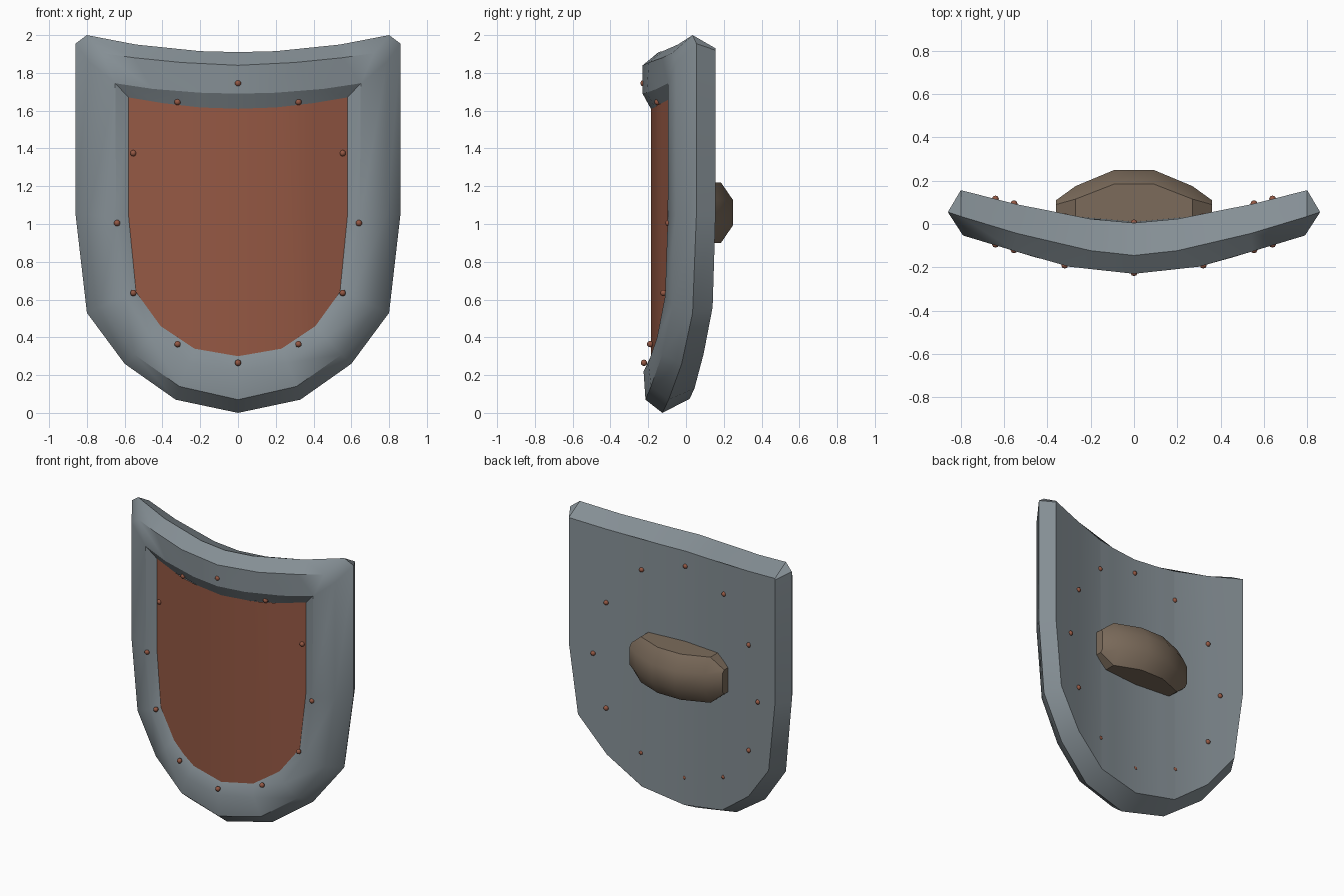
import bpy, bmesh, math
from mathutils import Matrix

if "Cube" in bpy.data.objects:
    bpy.data.objects.remove(bpy.data.objects["Cube"])


def material(name, rgb):
    m = bpy.data.materials.new(name)
    m.diffuse_color = (*rgb, 1)
    m.use_nodes = True
    m.node_tree.nodes["Principled BSDF"].inputs["Base Color"].default_value = m.diffuse_color
    return m


STEEL = material("grey steel", (0.235, 0.275, 0.30))
LEATHER = material("red brown leather", (0.30, 0.098, 0.057))
WOOD = material("brown grip", (0.20, 0.148, 0.105))


def finish(name, bm, mat, angle):
    bmesh.ops.recalc_face_normals(bm, faces=bm.faces)
    me = bpy.data.meshes.new(name)
    bm.to_mesh(me)
    bm.free()
    me.materials.append(mat)
    ob = bpy.data.objects.new(name, me)
    bpy.context.collection.objects.link(ob)
    bpy.ops.object.select_all(action='DESELECT')
    ob.select_set(True)
    bpy.context.view_layer.objects.active = ob
    bpy.ops.object.shade_smooth_by_angle(angle=math.radians(angle))
    return ob


def lerp(points, x):
    for (a, p), (b, q) in zip(points, points[1:]):
        if x <= b:
            return p + (q - p) * (x - a) / (b - a)
    return points[-1][1]


BEND = [(0, 0), (0.32, 0.035), (0.80, 0.18), (0.86, 0.20)]


def place(x, z, off, scale=1.0):
    """Point on the curved shield, at a depth below the bend."""
    tilt = 0.02 * max(0, (0.3 - z) / 0.3)
    return (x, off + scale * lerp(BEND, abs(x)) + tilt, z)


# Half outlines (x, z) from top centre to bottom centre, four points along the top
BACK = [(0, 1.85), (0.2, 1.855), (0.55, 1.89), (0.80, 1.93), (0.80, 1.92),
        (0.80, 1.05), (0.74, 0.56), (0.55, 0.31), (0.31, 0.13), (0, 0.075)]
MIDDLE = [(0, 1.91), (0.2, 1.915), (0.54, 1.95), (0.80, 2.0), (0.86, 1.955),
          (0.86, 1.05), (0.80, 0.53), (0.60, 0.26), (0.33, 0.07), (0, 0.0)]
CREST = [(0, 1.84), (0.3, 1.855), (0.55, 1.88), (0.72, 1.905), (0.79, 1.86),
         (0.79, 1.05), (0.73, 0.56), (0.55, 0.31), (0.31, 0.14), (0, 0.07)]
INNER = [(0, 1.69), (0.2, 1.695), (0.45, 1.715), (0.65, 1.745), (0.65, 1.74),
         (0.645, 1.03), (0.60, 0.62), (0.46, 0.40), (0.26, 0.265), (0, 0.22)]
PANEL = [(0, 1.61), (0.2, 1.617), (0.40, 1.64), (0.58, 1.67), (0.58, 1.665),
         (0.58, 1.05), (0.54, 0.64), (0.41, 0.46), (0.23, 0.34), (0, 0.30)]
DEPTH_BACK, DEPTH_PANEL, BACK_SCALE = 0.005, -0.186, 0.84


def add_ring(bm, half, off, scale=1.0):
    full = half + [(-x, z) for x, z in half[-2:0:-1]]
    return [bm.verts.new(place(x, z, off, scale)) for x, z in full]


def add_cap(bm, half, off, scale=1.0):
    """Fill an outline with upright strips that follow the bend."""
    top, bottom = half[:4], half[:4:-1]
    xs = sorted({x for x, _ in half} | {0.32})
    xs = [-x for x in xs[:0:-1]] + xs
    cols = []
    for x in xs:
        zs = (lerp(top, abs(x)), lerp(bottom, abs(x)))
        cols.append([bm.verts.new(place(x, z, off, scale)) for z in zs])
    for a, b in zip(cols, cols[1:]):
        bm.faces.new((a[0], b[0], b[1], a[1]))


# Steel body: back skin, outer edge, raised rim and bevel down to the panel
bm = bmesh.new()
rings = [add_ring(bm, BACK, DEPTH_BACK, BACK_SCALE), add_ring(bm, MIDDLE, -0.145),
         add_ring(bm, CREST, -0.23), add_ring(bm, INNER, -0.23),
         add_ring(bm, PANEL, DEPTH_PANEL)]
n = len(rings[0])
for r, s in zip(rings, rings[1:]):
    for i in range(n):
        j = (i + 1) % n
        bm.faces.new((r[i], r[j], s[j], s[i]))
for i in range(n):
    a, b = rings[3][i], rings[3][(i + 1) % n]
    if min(a.co.z, b.co.z) > 0.9:
        bm.edges.get((a, b)).smooth = False
add_cap(bm, BACK, DEPTH_BACK, BACK_SCALE)
bmesh.ops.remove_doubles(bm, verts=bm.verts, dist=0.0005)
finish("shield_body", bm, STEEL, 44)

# Recessed leather panel
bm = bmesh.new()
add_cap(bm, PANEL, DEPTH_PANEL)
panel = finish("front_panel", bm, LEATHER, 40)
if panel.data.polygons[0].normal.y > 0:
    panel.data.flip_normals()

# Faceted grip on the back: sections (x, outer y, inset y, half height)
bm = bmesh.new()
sections = []
for x, y, inset, tall, flat in [(-0.36, 0.11, 0.02, 0.085, 0.065), (-0.27, 0.175, 0.06, 0.16, 0.065),
                                (-0.09, 0.25, 0.065, 0.16, 0.065), (0.09, 0.25, 0.065, 0.16, 0.065),
                                (0.27, 0.175, 0.06, 0.16, 0.065), (0.36, 0.11, 0.02, 0.085, 0.065)]:
    prof = [(-0.02, tall), (y - inset, tall), (y, flat), (y, -flat), (y - inset, -tall), (-0.02, -tall)]
    sections.append([bm.verts.new((x, py, 1.06 + pz)) for py, pz in prof])
for a, b in zip(sections, sections[1:]):
    for i in range(6):
        j = (i + 1) % 6
        bm.faces.new((a[i], a[j], b[j], b[i]))
bm.faces.new(sections[0])
bm.faces.new(sections[-1])
finish("back_grip", bm, WOOD, 35)

# Rivets on an oval, with heads on the front and the back
bm = bmesh.new()
for k in range(12):
    t = k * math.tau / 12
    x, z = 0.64 * math.sin(t), 1.005 + 0.74 * math.cos(t)
    on_panel = k in (1, 2, 10, 11)
    front = place(x, z, DEPTH_PANEL if on_panel else -0.225)
    back = place(x, z, DEPTH_BACK, BACK_SCALE)
    for p in (front, back):
        bmesh.ops.create_uvsphere(bm, u_segments=8, v_segments=5, radius=0.017,
                                  matrix=Matrix.Translation(p))
finish("rivets", bm, LEATHER, 40)
